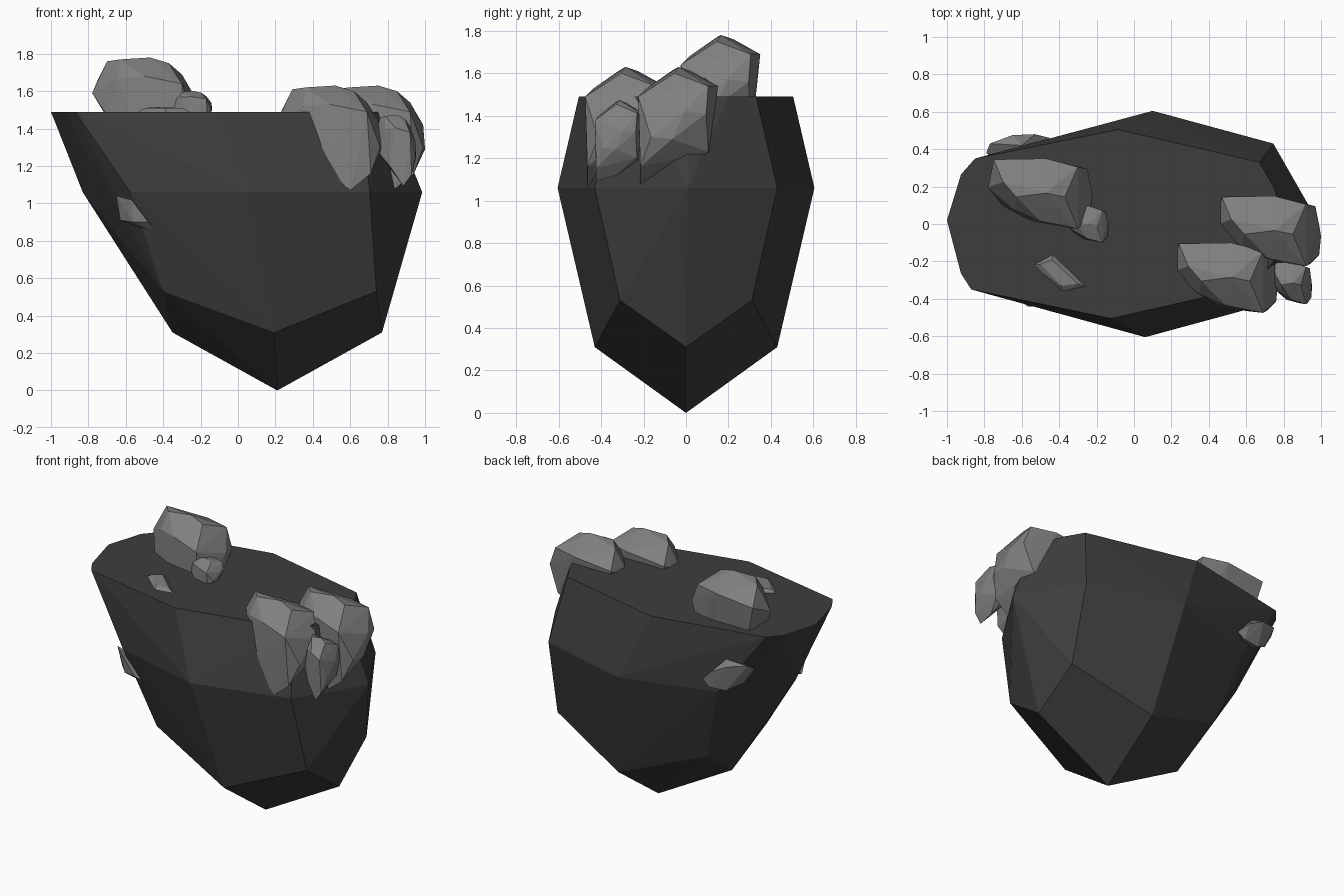
import bpy, bmesh
from mathutils import Vector


def material(name, grey):
    m = bpy.data.materials.new(name)
    m.diffuse_color = (grey, grey, grey, 1)
    return m


DARK = material("dark stone", 0.047)
LIGHT = material("light stone", 0.215)


def hull(name, points, mat, centre=(0, 0, 0), scale=(1, 1, 1)):
    """Flat-faced convex stone wrapped around a few corner points."""
    bm = bmesh.new()
    for p in points:
        bm.verts.new([c + a * s for a, c, s in zip(p, centre, scale)])
    res = bmesh.ops.convex_hull(bm, input=bm.verts)
    junk = {g for g in res["geom_interior"] + res["geom_unused"]
            if isinstance(g, bmesh.types.BMVert)}
    bmesh.ops.delete(bm, geom=list(junk), context='VERTS')
    bmesh.ops.dissolve_limit(bm, angle_limit=0.02, verts=bm.verts, edges=bm.edges)
    bmesh.ops.recalc_face_normals(bm, faces=bm.faces)
    me = bpy.data.meshes.new(name)
    bm.to_mesh(me)
    bm.free()
    me.materials.append(mat)
    ob = bpy.data.objects.new(name, me)
    bpy.context.collection.objects.link(ob)
    return ob


# Floating base: tip, lower ring, waist ring and flat top
body = [(0.21, 0, 0), (-0.35, 0, 0.31), (0.77, 0, 0.31),
        (-0.83, -0.01, 1.06), (0.985, 0.01, 1.06),
        (-1, 0.02, 1.49), (0.81, 0.01, 1.49)]
for s in (-1, 1):
    skew = 0.02 * s
    body += [(0.205 + skew / 2, 0.43 * s, 0.31),
             (-0.39 + skew / 2, 0.31 * s, 0.53), (0.75 + skew / 2, 0.31 * s, 0.53),
             (-0.555 + skew, 0.43 * s, 1.06), (0.725 + skew, 0.43 * s, 1.06),
             (0.08 + skew, 0.605 * s, 1.06),
             (-0.86 + skew / 2, 0.33 * s + skew, 1.49), (-0.925, 0.245 * s + skew, 1.49),
             (0.66 + skew / 2, 0.32 * s + skew / 2, 1.49),
             (-0.105 + skew, 0.505 * s, 1.49), (0.745, 0.2 * s, 1.49)]
hull("rock_base", body, DARK)

# One boulder shape, repeated at several places and sizes
boulder = [(-.2, .06, .25), (-.13, -.02, .26), (.03, 0, .27), (.13, -.02, .24),
           (-.25, .18, .15), (.03, .185, .18), (.2, .14, .18),
           (-.28, .03, .08), (-.14, -.09, .16), (0, -.15, .17), (.2, -.19, .13),
           (.27, .03, .06), (.25, .13, .05),
           (.28, -.03, -.07), (.27, -.13, -.06), (.22, -.18, -.2), (.11, -.18, -.29),
           (-.06, -.15, -.14), (-.2, -.07, -.04), (-.2, .16, -.05),
           (.05, .15, -.15), (.18, .14, -.13), (.1, -.02, -.25)]
spots = [("boulder_back_left", (-.5, .165, 1.51), (1, 1, 1)),
         ("boulder_right", (.72, -.035, 1.36), (1, 1, 1)),
         ("boulder_front_right", (.49, -.285, 1.36), (1, 1, 1)),
         ("small_stone_right", (.84, -.315, 1.29), (.4, .6, .68)),
         ("small_stone_top", (-.25, 0, 1.52), (.4, .52, .3))]
for name, centre, scale in spots:
    hull(name, boulder, LIGHT, centre, scale)

# Flat shard lying on the top
hull("shard_top", [(-.55, -.22, 1.48), (-.43, -.155, 1.48), (-.24, -.34, 1.48),
                   (-.38, -.37, 1.48), (-.5, -.215, 1.51), (-.44, -.19, 1.515),
                   (-.3, -.32, 1.51), (-.39, -.33, 1.51), (-.4, -.27, 1.4)], LIGHT)

# Shard on the front left flank
hull("shard_front_left", [(-.65, -.38, 1.04), (-.57, -.44, 1.02), (-.4, -.36, .82),
                          (-.63, -.36, .91), (-.48, -.44, .9), (-.56, -.43, .9),
                          (-.5, -.3, .95)], LIGHT)

# Stone on the back left flank
hull("stone_back_left", [(-.79, .38, 1.27), (-.77, .43, 1.3), (-.65, .475, 1.28),
                         (-.53, .48, 1.22), (-.45, .46, 1.14), (-.5, .47, 1.1),
                         (-.62, .45, 1.1), (-.72, .4, 1.16), (-.74, .34, 1.2),
                         (-.62, .32, 1.24), (-.6, .3, 1.15), (-.6, .42, 1.3)], LIGHT)
